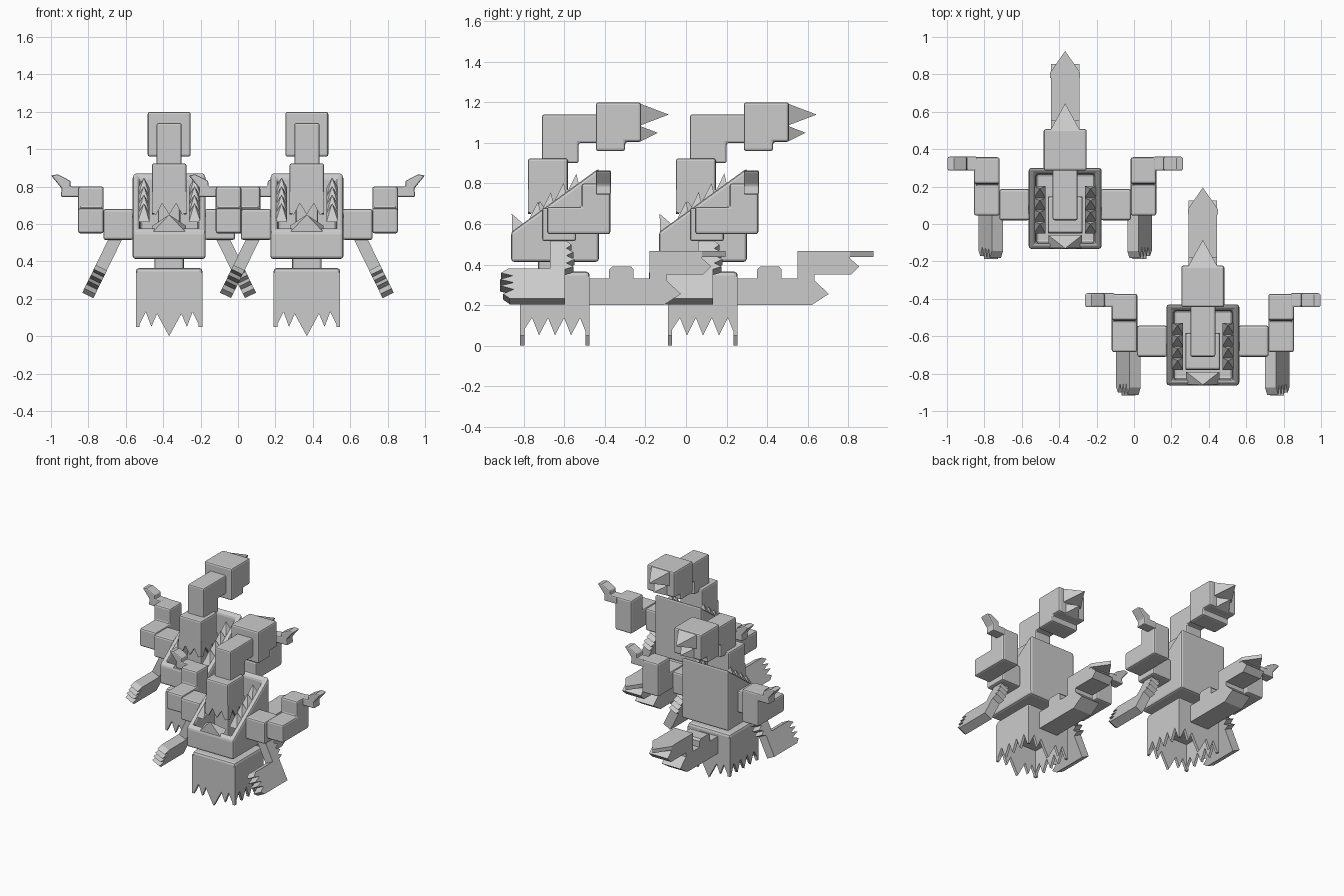
import bpy, bmesh, math
from mathutils import Vector

if "Cube" in bpy.data.objects:
    bpy.data.objects.remove(bpy.data.objects["Cube"])

mat = bpy.data.materials.new("plain_grey")
mat.diffuse_color = (0.6, 0.6, 0.6, 1)
mat.use_nodes = True
mat.node_tree.nodes["Principled BSDF"].inputs["Base Color"].default_value = mat.diffuse_color
parts = []


def finish(name, bm, bevel=0.0):
    bmesh.ops.recalc_face_normals(bm, faces=bm.faces[:])
    me = bpy.data.meshes.new(name)
    bm.to_mesh(me)
    bm.free()
    me.materials.append(mat)
    ob = bpy.data.objects.new(name, me)
    bpy.context.collection.objects.link(ob)
    if bevel:
        mod = ob.modifiers.new("soft_edges", 'BEVEL')
        mod.width, mod.segments, mod.limit_method = bevel, 2, 'ANGLE'
        mod.angle_limit = math.radians(40)
    parts.append(ob)
    return ob


def prism_bm(axis, profile, a, b):
    """Profile in the YZ plane (axis 0), XZ (axis 1) or XY (axis 2), extruded from a to b."""
    def point(p, d):
        v = list(p)
        v.insert(axis, d)
        return v
    bm = bmesh.new()
    face = bm.faces.new([bm.verts.new(point(p, a)) for p in profile])
    new = bmesh.ops.extrude_face_region(bm, geom=[face])["geom"]
    shift = Vector((0, 0, 0))
    shift[axis] = b - a
    bmesh.ops.translate(bm, vec=shift, verts=[v for v in new if isinstance(v, bmesh.types.BMVert)])
    bmesh.ops.recalc_face_normals(bm, faces=bm.faces[:])
    return bm


def prism(name, axis, profile, a, b, bevel=0.0):
    return finish(name, prism_bm(axis, profile, a, b), bevel)


def box(name, x, y, z, bevel=0.012):
    prof = [(x[0], y[0]), (x[1], y[0]), (x[1], y[1]), (x[0], y[1])]
    return prism(name, 2, prof, z[0], z[1], bevel)


def hull(name, pts):
    bm = bmesh.new()
    for p in pts:
        bm.verts.new(p)
    bmesh.ops.convex_hull(bm, input=bm.verts[:])
    return finish(name, bm)


def zigzag(top, pts):
    """Closed panel: straight top, jagged bottom through pts."""
    return [(pts[0][0], top)] + pts + [(pts[-1][0], top)]


# skirt: cap plus four jagged walls
box("skirt_cap", (-.178, .178), (-.088, .255), (.25, .365), .018)
half = [(.178, .05), (.165, .05), (.125, .13), (.095, .05), (.065, .12)]
front = [(-x, z) for x, z in half] + [(0, 0)] + half[::-1]
for name, y in (("skirt_front", -.088), ("skirt_back", .235)):
    prism(name, 1, zigzag(.34, front), y, y + .02)
side = [(-.088, .05)]
for i in range(4):
    side += [(-.03 + i * .079, .137), (.005 + i * .079, .05)]
side += [(.255, .05)]
for s in (-1, 1):
    prism("skirt_side", 0, zigzag(.34, side), s * .158, s * .178)

# waist
box("waist", (-.078, .078), (0, .16), (.34, .43))


# torso: open maw with a sloping rim
def rim(y):
    return .56 + (y + .133) * .315 / .433


bm = prism_bm(0, [(-.133, .413), (.3, .413), (.3, .875), (-.133, .56)], -.195, .195)
slope = next(f for f in bm.faces if f.normal.z > .3 and f.normal.y < -.3)
bmesh.ops.inset_region(bm, faces=[slope], thickness=.055)
new = bmesh.ops.extrude_face_region(bm, geom=[slope])["geom"]
for v in new:
    if isinstance(v, bmesh.types.BMVert):
        v.co.z = .47
if slope.is_valid:
    bm.faces.remove(slope)
finish("torso", bm, .015)

# teeth around the maw
hull("front_tooth", [(-.09, -.128, .555), (.09, -.128, .555), (-.09, -.06, .59),
                     (.09, -.06, .59), (0, -.13, .65)])
for s in (-1, 1):
    for i in range(4):
        y = -.05 + i * .063
        base = [(s * x, yy, rim(yy) - .01) for x in (.105, .168) for yy in (y, y + .063)]
        hull("side_tooth", base + [(s * .135, y + .05, rim(y + .063) + .045)])

# neck rising out of the maw
box("neck_stem", (-.06, .06), (0, .1), (.46, .8))
box("neck_base", (-.093, .093), (-.05, .147), (.74, .924))
jag = [(-1, .66), (-.75, .65), (-.4, .71), (0, .65), (.4, .71), (.75, .65), (1, .66)]
for y in (-.05, .132):
    prism("neck_fringe", 1, zigzag(.77, [(x * .093, z) for x, z in jag]), y, y + .015)
for x in (-.093, .078):
    prism("neck_fringe_side", 0, zigzag(.77, [(.0485 + t * .0985, z) for t, z in jag]), x, x + .015)
prism("neck", 0, [(.02, .9), (.02, 1.14), (.3, 1.14), (.3, 1.0), (.2, 1.0), (.2, .9)],
      -.067, .067, .01)

# head and beak
prism("head", 0, [(.285, .96), (.285, 1.2), (.508, 1.2), (.508, 1.005), (.43, 1.005), (.43, .96)],
      -.115, .115, .012)
for name, w, z0, z1, tip in (("upper_beak", .08, 1.085, 1.195, (0, .645, 1.14)),
                             ("lower_beak", .06, 1.005, 1.085, (0, .59, 1.05))):
    hull(name, [(x, .5, z) for x in (-w, w) for z in (z0, z1)] + [tip])

# tail with a jaw-like end
prism("tail", 0, [(.2, .2), (.2, .33), (.35, .33), (.35, .375), (.365, .39), (.46, .39),
                  (.472, .375), (.472, .33), (.55, .33), (.55, .467), (.81, .467), (.81, .43),
                  (.855, .39), (.815, .35), (.635, .35), (.635, .32), (.705, .255), (.62, .2)],
      -.077, .077)
prism("tail_spike", 2, [(-.08, .78), (.08, .78), (.08, .81), (0, .925), (-.08, .81)], .438, .467)

# arms
hand = [(.06, -.03), (.06, .165), (-.145, .165), (-.183, .19), (-.125, .205), (-.187, .225),
        (-.12, .243), (-.187, .26), (-.12, .28), (-.172, .305), (-.14, .33), (.133, .33),
        (.133, .17), (.175, .155), (.14, .135), (.18, .115), (.14, .095), (.175, .075),
        (.14, .055), (.165, .035), (.133, .01), (.133, -.03)]
ang = math.radians(26)
claw = [(.47, .745), (.58, .745), (.575, .79), (.632, .86), (.595, .865),
        (.527, .83), (.527, .80), (.47, .80)]
for s in (-1, 1):
    box("shoulder", sorted((s * .19, s * .352)), (.02, .187), (.515, .68))
    prism("forearm", 0, [(.045, .55), (.045, .685), (.215, .685), (.215, .8), (.357, .8),
                         (.357, .55)], s * .35, s * .487, .012)
    prism("upper_claw", 1, [(s * x, z) for x, z in claw], .285, .36, .008)
    # drooping flat limb, built upright and then tilted outwards
    bm = prism_bm(0, hand, -.033, .033)
    for v in bm.verts:
        t, y, d = v.co
        v.co = (s * (.29 + d * math.sin(ang) + t * math.cos(ang)), y,
                .515 - d * math.cos(ang) + t * math.sin(ang))
    finish("drooping_hand", bm)

# second copy of the whole figure
for ob in parts[:]:
    twin = ob.copy()
    bpy.context.collection.objects.link(twin)
    ob.location = (-.368, 0, 0)
    twin.location = (.368, -.73, 0)
